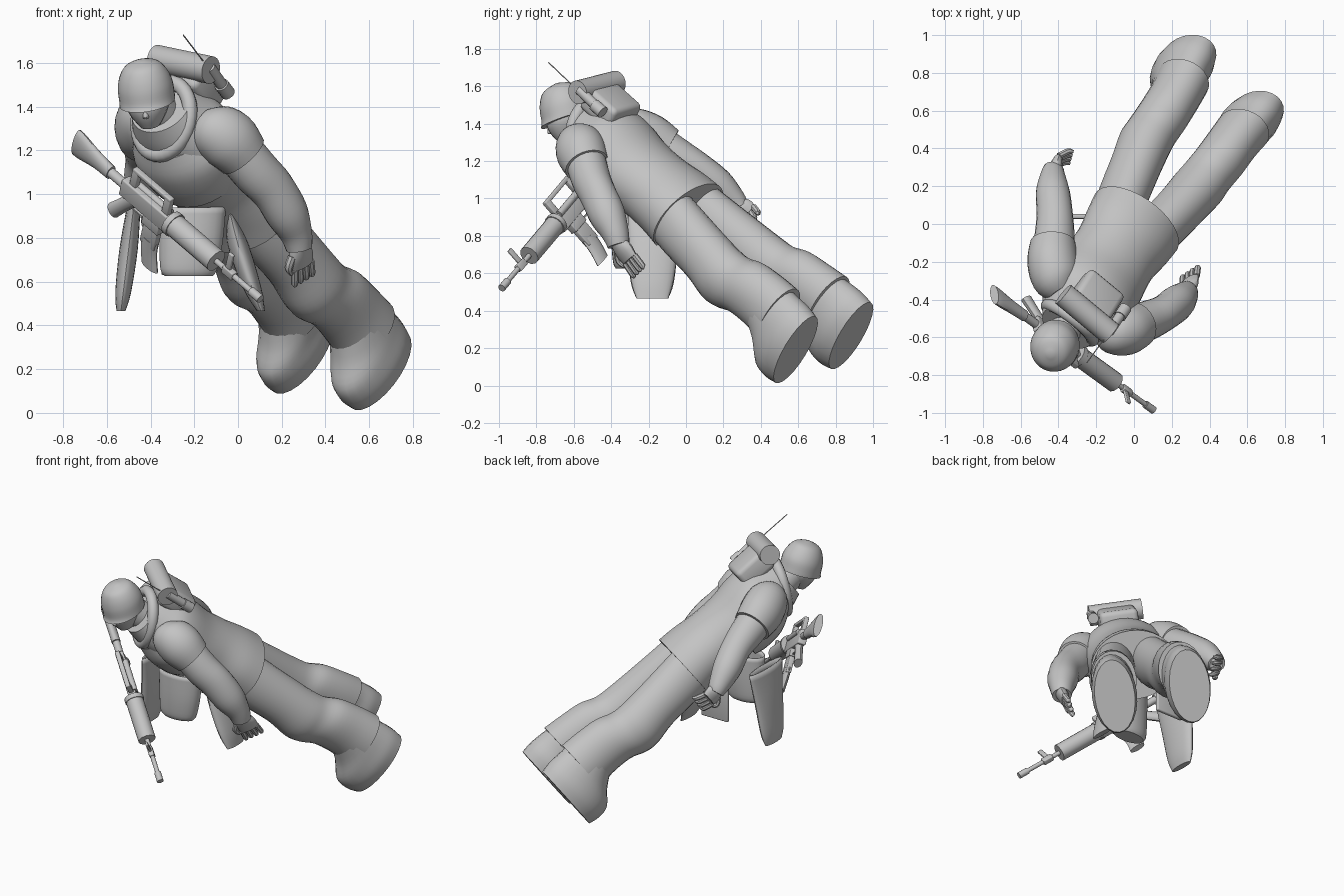
import bpy, bmesh, math
from mathutils import Vector, Matrix

cube = bpy.data.objects.get("Cube")
if cube:
    bpy.data.objects.remove(cube)

mat = bpy.data.materials.new("plain grey")
mat.use_nodes = True
mat.diffuse_color = (0.55, 0.55, 0.55, 1)
mat.node_tree.nodes["Principled BSDF"].inputs["Base Color"].default_value = (0.55, 0.55, 0.55, 1)
made = []


def axes(forward, up):
    """Side, forward and up axes at right angles to each other."""
    f = Vector(forward).normalized()
    u = Vector(up)
    u = (u - f * u.dot(f)).normalized()
    return u.cross(f), f, u


# Leaning body frame: left, forward and up of the figure
LEFT, FWD, UP = axes((-0.487, -0.39, -0.782), (-0.43, -0.67, 0.6))
ORIGIN = Vector((0, 0, 0.9))


def body(l, f, w):
    return ORIGIN + LEFT * l + FWD * f + UP * w


def add(name, data):
    ob = bpy.data.objects.new(name, data)
    bpy.context.collection.objects.link(ob)
    data.materials.append(mat)
    made.append(ob)
    return ob


def from_bmesh(name, bm):
    bmesh.ops.recalc_face_normals(bm, faces=bm.faces)
    me = bpy.data.meshes.new(name)
    bm.to_mesh(me)
    bm.free()
    return add(name, me)


def loft(name, secs, side=None, frame=None, n=20, steps=4, open_start=False):
    """Skin elliptical rings (point, radius, radius) along a path."""
    rows = [(*Vector(p), a, b) for p, a, b in secs]
    fine = []
    for i in range(len(rows) - 1):
        p0, p1, p2 = rows[max(i - 1, 0)], rows[i], rows[i + 1]
        p3 = rows[min(i + 2, len(rows) - 1)]
        for k in range(steps):
            t = k / steps
            fine.append([b + t * (c - a) / 2 + t * t * (2 * a - 5 * b + 4 * c - d) / 2
                         + t ** 3 * (3 * b - a - 3 * c + d) / 2
                         for a, b, c, d in zip(p0, p1, p2, p3)])
    fine.append(rows[-1])
    bm = bmesh.new()
    rings = []
    for i, r in enumerate(fine):
        if frame:
            u, v = frame
        else:
            tan = Vector(fine[min(i + 1, len(fine) - 1)][:3]) - Vector(fine[max(i - 1, 0)][:3])
            v = tan.cross(Vector(side)).normalized()
            u = v.cross(tan).normalized()
        rings.append([bm.verts.new(Vector(r[:3]) + u * r[3] * math.cos(2 * math.pi * j / n)
                                   + v * r[4] * math.sin(2 * math.pi * j / n)) for j in range(n)])
    for a, b in zip(rings, rings[1:]):
        for j in range(n):
            bm.faces.new((a[j], a[(j + 1) % n], b[(j + 1) % n], b[j]))
    bm.faces.new(rings[-1])
    if not open_start:
        bm.faces.new(rings[0])
    return from_bmesh(name, bm)


def rod(name, a, b, r, n=12):
    return loft(name, [(a, r, r), (b, r, r)], side=(0.3, 0.8, 0.5), n=n, steps=1)


def box(name, centre, frame, size, bevel=0.0):
    bm = bmesh.new()
    bmesh.ops.create_cube(bm, size=1)
    rot = Matrix(frame).transposed().to_4x4()
    bm.transform(Matrix.Translation(centre) @ rot @ Matrix.Diagonal((*size, 1)))
    bmesh.ops.recalc_face_normals(bm, faces=bm.faces)
    if bevel:
        bmesh.ops.bevel(bm, geom=bm.edges[:], offset=bevel, segments=3, affect='EDGES', profile=0.5)
    return from_bmesh(name, bm)


# Jacket and chest vest
flat = (LEFT, FWD)
loft("jacket", [(body(0, -.015, -.01), .265, .215), (body(0, -.02, .1), .255, .205),
                (body(0, -.01, .25), .235, .2), (body(0, 0, .4), .25, .205),
                (body(0, -.01, .55), .265, .215), (body(0, -.02, .65), .25, .2),
                (body(0, -.01, .74), .195, .175), (body(0, 0, .82), .15, .14)], frame=flat, n=32)
loft("vest", [(body(0, .03, .37), .225, .2), (body(0, .03, .45), .25, .215),
              (body(0, .02, .58), .255, .215), (body(0, .01, .68), .2, .18)], frame=flat, n=32)

# Trousers and boots
for s, tag in ((1, "left"), (-1, "right")):
    loft(tag + "_trouser", [(body(s * .115, -.015, .04), .125, .16), (body(s * .135, -.01, -.1), .132, .16),
                            (body(s * .165, -.01, -.3), .135, .155), (body(s * .185, 0, -.45), .14, .165),
                            (body(s * .19, -.01, -.54), .135, .165), (body(s * .195, -.05, -.64), .135, .165),
                            (body(s * .2, -.065, -.78), .135, .17), (body(s * .21, -.065, -.9), .14, .18)],
         frame=flat, n=24)
    loft(tag + "_boot", [(body(s * .21, -.06, -.78), .12, .14), (body(s * .215, -.035, -.87), .13, .185),
                         (body(s * .225, .005, -.95), .135, .232), (body(s * .23, .012, -1.03), .14, .24),
                         (body(s * .235, .01, -1.1), .125, .228)], frame=flat, n=24)


# Arms, short sleeves and hands
def arm(tag, sleeve, path, wrist, palm, tip, spread):
    loft(tag + "_sleeve", sleeve, side=(0, 0, 1), n=24)
    loft(tag + "_arm", path, side=(0, 0, 1))
    wrist, palm, tip, spread = (Vector(v) for v in (wrist, palm, tip, spread))
    spread.normalize()
    loft(tag + "_palm", [(wrist, .045, .04), (wrist.lerp(palm, .5), .065, .035), (palm, .06, .025)], side=spread, n=14)
    for k in range(4):
        off = spread * (k - 1.5) * .032
        end = tip + off * 1.2
        loft(f"{tag}_finger_{k + 1}", [(palm + off, .018, .018), (palm.lerp(tip, .6) + off * 1.1
             + (palm - wrist) * .18, .017, .017), (end, .009, .009)], side=spread, n=8, steps=3)
    base = wrist.lerp(palm, .35) - spread * .05
    loft(tag + "_thumb", [(base, .02, .02), (base - spread * .03 + (palm - wrist) * .4, .019, .019),
                          (base - spread * .02 + (palm - wrist) * .75, .01, .01)], side=spread, n=8, steps=3)


arm("left",
    [((-.17, -.555, 1.33), .07, .07), ((-.125, -.565, 1.3), .12, .12), ((-.045, -.56, 1.25), .14, .135),
     ((.025, -.53, 1.175), .12, .12)],
    [((-.04, -.55, 1.25), .11, .11), ((.075, -.51, 1.11), .11, .105), ((.16, -.47, 1.02), .105, .095),
     ((.225, -.42, .91), .1, .095), ((.265, -.38, .82), .075, .075), ((.28, -.36, .75), .06, .06)],
    (.28, -.365, .77), (.295, -.3, .675), (.295, -.25, .605), (.75, .5, .45))
arm("right",
    [((-.38, -.36, 1.38), .08, .08), ((-.41, -.3, 1.36), .13, .125), ((-.43, -.2, 1.31), .145, .135),
     ((-.43, -.1, 1.255), .125, .12)],
    [((-.43, -.2, 1.31), .115, .115), ((-.42, -.05, 1.22), .105, .105), ((-.42, .06, 1.16), .09, .095),
     ((-.43, .17, 1.07), .09, .09), ((-.43, .26, .985), .065, .065), ((-.425, .29, .95), .05, .055)],
    (-.425, .27, .965), (-.405, .335, .915), (-.33, .35, .875), (.15, .5, .75))

# Head, helmet and neck roll
HS, HF, HU = axes((-.125, -.912, -.315), (-.15, -.3, .94))
HC = Vector((-.422, -.65, 1.485))


def head(f, h, s=0):
    return HC + HF * f + HU * h + HS * s


hframe = (HS, HF)
loft("helmet", [(head(.012, -.065), .128, .142), (head(.005, -.04), .128, .136), (head(0, .02), .126, .132),
                (head(0, .075), .108, .112), (head(0, .115), .075, .08), (head(0, .137), .015, .015)], frame=hframe, n=28)
loft("face", [(head(0, 0), .1, .11), (head(.01, -.07), .1, .11), (head(.02, -.12), .08, .09),
              (head(.035, -.17), .045, .05)], frame=hframe)
loft("nose", [(head(.1, -.065), .01, .012), (head(.11, -.1), .015, .02), (head(.1, -.112), .01, .012)],
     frame=hframe, n=10)
loft("neck", [(body(0, .01, .7), .1, .1), (body(0, .02, .82), .085, .09), (head(-.02, -.05), .08, .085)], side=LEFT)

roll = bpy.data.curves.new("neck_roll", 'CURVE')
roll.dimensions = '3D'
roll.bevel_depth, roll.bevel_resolution = .034, 4
ring = roll.splines.new('POLY')
ring.points.add(31)
for j, pt in enumerate(ring.points):
    a = 2 * math.pi * j / 32
    pt.co = (*body(.15 * math.sin(a), .02 + .15 * math.cos(a), .765 - .08 * math.cos(a)), 1)
ring.use_cyclic_u = True
add("neck_roll", roll)

# Backpack, bedroll and radio
bframe = (LEFT, FWD, UP)
box("backpack", body(0, -.205, .72), bframe, (.24, .14, .23), .03)
rod("bedroll", body(-.165, -.235, .845), body(.165, -.235, .845), .064, 24)
rod("radio", (-.13, -.57, 1.58), (-.05, -.45, 1.465), .027)
rod("radio_cap", (-.075, -.49, 1.5), (-.045, -.445, 1.46), .034)
rod("antenna", (-.13, -.57, 1.57), (-.25, -.735, 1.727), .003, 6)

# Hanging open shells and rear flap below the torso
X, Y, Z = Matrix.Identity(3)
shells = {
    "centre_shell": [((-.21, -.32, .94), .155, .08), ((-.215, -.32, .78), .145, .08),
                     ((-.225, -.32, .66), .13, .07), ((-.225, -.32, .625), .11, .055)],
    "right_shell": [((-.475, -.18, .96), .03, .175), ((-.5, -.18, .75), .042, .14),
                    ((-.525, -.18, .55), .036, .115), ((-.535, -.18, .465), .02, .085)],
    "left_shell": [((-.04, -.17, .93), .015, .14), ((.0, -.175, .77), .048, .135),
                   ((.065, -.18, .57), .042, .115), ((.105, -.18, .465), .018, .085)]}
for name, secs in shells.items():
    ob = loft(name, secs, frame=(X, Y), n=24, open_start=True)
    ob.modifiers.new("thickness", 'SOLIDIFY').thickness = .008
box("rear_flap", Vector((-.25, .04, .78)), (X, Y, Z), (.2, .025, .3), .008)

# Rifle, measured from the butt along its barrel
gs, ga, gu = gframe = axes((.67, -.485, -.575), (.14, -.63, .76))
BUTT = Vector((-.74, -.37, 1.235))


def gun(t, h=0, s=0):
    return BUTT + ga * t + gu * h + gs * s


loft("stock", [(gun(0, .005), .026, .075), (gun(.04, .005), .028, .072), (gun(.14, .004), .028, .048),
               (gun(.24, 0), .028, .036)], frame=(gs, gu), n=16)
rod("buffer_tube", gun(.18), gun(.36), .024)
box("receiver", gun(.5, -.005), gframe, (.052, .34, .095), .008)
box("magazine_well", gun(.55, -.07), gframe, (.048, .11, .06), .005)
box("magazine_top", gun(.55, -.14), gframe, (.034, .095, .13), .006)
loft("magazine", [(gun(.55, -.17), .02, .052), (gun(.56, -.24), .02, .052), (gun(.585, -.315), .02, .052)],
     frame=(gs, ga), n=12)
loft("grip", [(gun(.41, -.03), .024, .038), (gun(.36, -.1), .024, .034), (gun(.3, -.185), .026, .038)], side=gs, n=12)
box("trigger_guard", gun(.46, -.085), gframe, (.012, .09, .008))
box("carry_handle", gun(.5, .125), gframe, (.03, .26, .022), .006)
for t in (.39, .61):
    box("handle_post", gun(t, .08), gframe, (.03, .04, .09), .005)
rod("ejection_tube", gun(.4, .035, .02), gun(.62, .035, .02), .02)
rod("handguard", gun(.66, .01), gun(.96, .01), .055, 12)
rod("handguard_ring", gun(.65, .01), gun(.68, .01), .06, 16)
rod("barrel", gun(.9, .01), gun(1.265, .01), .014)
rod("muzzle", gun(1.2, .01), gun(1.265, .01), .021)
box("front_sight", gun(1.04, .06), gframe, (.016, .03, .11), .004)
box("gas_block", gun(1.05, .01), gframe, (.034, .07, .04), .005)

# Smooth shading with crisp edges
bpy.ops.object.select_all(action='DESELECT')
for ob in made:
    if ob.type == 'MESH':
        ob.select_set(True)
        bpy.context.view_layer.objects.active = ob
bpy.ops.object.shade_smooth_by_angle(angle=math.radians(40))
